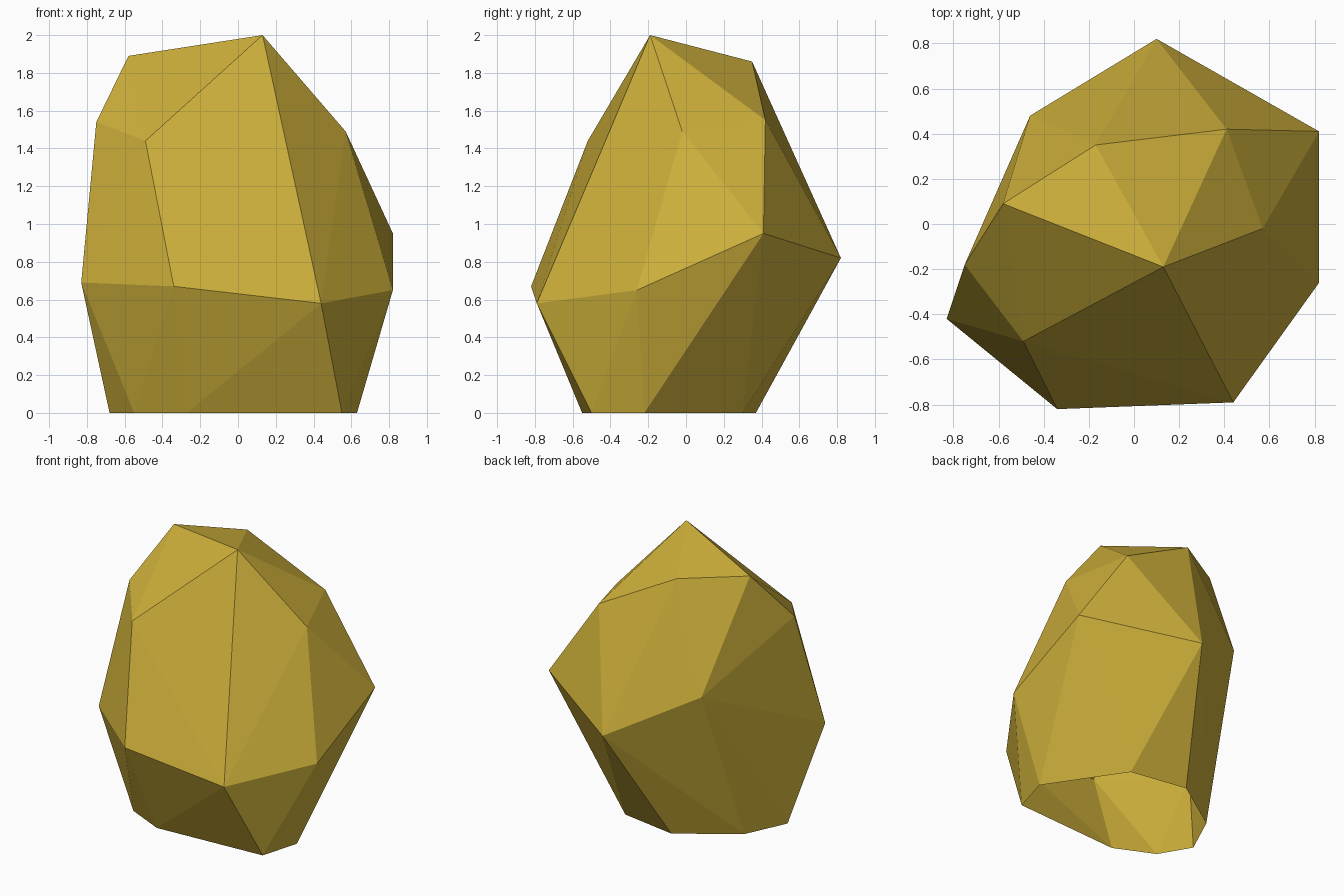
import bpy, bmesh

if "Cube" in bpy.data.objects:
    bpy.data.objects.remove(bpy.data.objects["Cube"])

# Corner rings of the rock, from the ground up: (x, y, z)
base = [(-0.68, -0.20), (-0.55, -0.42), (-0.27, -0.55), (0.55, -0.50),
        (0.63, -0.22), (0.28, 0.30), (-0.14, 0.37), (-0.54, 0.10)]
belly = [(-0.83, -0.42, 0.69), (-0.34, -0.82, 0.67), (0.44, -0.79, 0.58),
         (0.82, -0.26, 0.65), (0.82, 0.41, 0.95), (0.10, 0.82, 0.82),
         (-0.46, 0.48, 1.12)]
shoulder = [(-0.75, -0.18, 1.54), (-0.49, -0.52, 1.44),
            (0.57, -0.02, 1.49), (0.41, 0.42, 1.55)]
crown = [(-0.58, 0.09, 1.89), (0.13, -0.19, 2.00), (-0.17, 0.35, 1.86)]

# Faceted shell stretched around the corners
bm = bmesh.new()
for p in [(x, y, 0) for x, y in base] + belly + shoulder + crown:
    bm.verts.new(p)
bmesh.ops.convex_hull(bm, input=bm.verts[:])
bmesh.ops.recalc_face_normals(bm, faces=bm.faces[:])

# The underside is open where the rock meets the ground
under = [f for f in bm.faces if all(v.co.z < 0.001 for v in f.verts)]
bmesh.ops.delete(bm, geom=under, context='FACES')

mesh = bpy.data.meshes.new("rock")
bm.to_mesh(mesh)
bm.free()

# Flat ochre stone
stone = bpy.data.materials.new("ochre stone")
stone.diffuse_color = (0.61, 0.43, 0.043, 1)
stone.use_nodes = True
stone.node_tree.nodes["Principled BSDF"].inputs["Base Color"].default_value = stone.diffuse_color
mesh.materials.append(stone)
rock = bpy.data.objects.new("rock", mesh)
bpy.context.collection.objects.link(rock)
